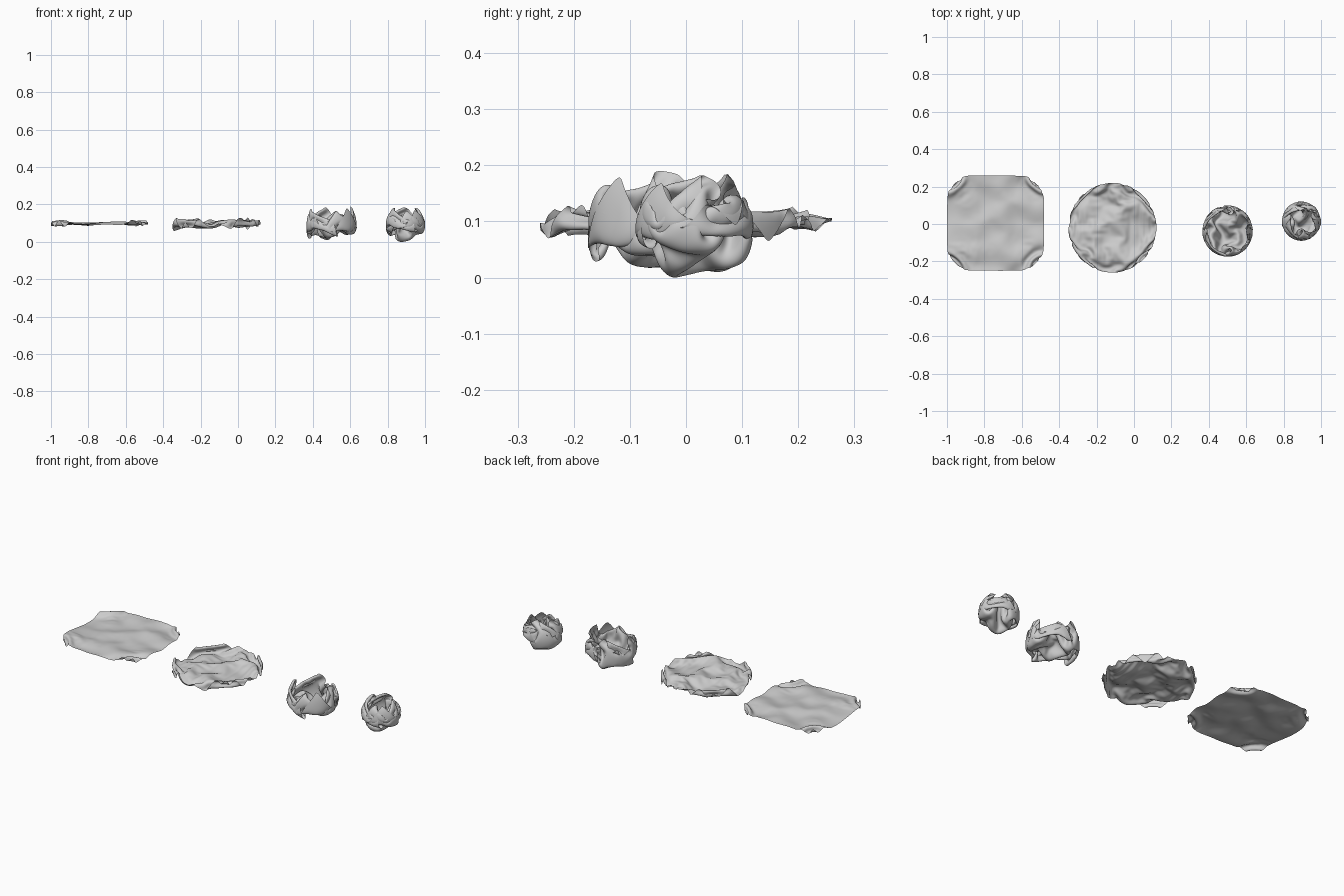
import bpy, random
from math import sqrt
from mathutils import Vector, noise

if "Cube" in bpy.data.objects:
    bpy.data.objects.remove(bpy.data.objects["Cube"])

random.seed(4)
N = 31                      # points per sheet side
SIDE = 0.52
STEP = SIDE / (N - 1)

# flat sheet with a faint low-frequency waviness
X, Y, Z, W, CUP = [], [], [], [], []
for j in range(N):
    for i in range(N):
        x, y = i * STEP - SIDE / 2, j * STEP - SIDE / 2
        w = noise.noise(Vector((x * 9, y * 9, 3.3)))
        X.append(x)
        Y.append(y)
        W.append(w)
        Z.append(w * 0.008)
        CUP.append(min(1.0, sqrt(x * x + y * y) / 0.26) - 0.5)

# links: paper weave, diagonals, and stiffness across 2 and 4 cells
links = []
for di, dj, stiff, limit in ((1, 0, 0.5, None), (0, 1, 0.5, None),
                             (1, 1, 0.4, None), (-1, 1, 0.4, None),
                             (2, 0, 0.12, 0.95), (0, 2, 0.12, 0.95),
                             (4, 0, 0.05, 0.75), (0, 4, 0.05, 0.75)):
    rest = STEP * sqrt(di * di + dj * dj)
    for j in range(N - dj):
        for i in range(max(0, -di), N - max(0, di)):
            cut = rest * limit if limit else 1e9
            links.append((j * N + i, (j + dj) * N + i + di,
                          cut if limit else rest, stiff, cut))
random.shuffle(links)


def relax(radius, height, sweeps=3):
    """Keep the paper unstretched while squeezing it into a sphere."""
    for _ in range(sweeps):
        for a, b, rest, stiff, cut in links:
            dx = X[b] - X[a]
            dy = Y[b] - Y[a]
            dz = Z[b] - Z[a]
            d = sqrt(dx * dx + dy * dy + dz * dz) + 1e-9
            if d < cut:
                s = stiff * (d - rest) / d
                dx *= s
                dy *= s
                dz *= s
                X[a] += dx
                Y[a] += dy
                Z[a] += dz
                X[b] -= dx
                Y[b] -= dy
                Z[b] -= dz
        for k in range(N * N):
            z = Z[k]
            if abs(z) > height:
                Z[k] = z = height if z > 0 else -height
            d = sqrt(X[k] ** 2 + Y[k] ** 2 + z * z)
            if d > radius:
                s = radius / d
                X[k] *= s
                Y[k] *= s
                Z[k] *= s


def snapshot(name, lo, hi, fit_z):
    """Freeze the current crumple as a smooth mesh fitted to its place."""
    faces = [(j * N + i, j * N + i + 1, (j + 1) * N + i + 1, (j + 1) * N + i)
             for j in range(N - 1) for i in range(N - 1)]
    mesh = bpy.data.meshes.new(name)
    mesh.from_pydata(list(zip(X, Y, Z)), [], faces)
    ob = bpy.data.objects.new(name, mesh)
    bpy.context.collection.objects.link(ob)
    bpy.context.view_layer.objects.active = ob
    ob.select_set(True)
    sub = ob.modifiers.new("smooth", 'SUBSURF')
    sub.levels = sub.render_levels = 2
    bpy.ops.object.modifier_apply(modifier=sub.name)
    vs = ob.data.vertices
    for ax in range(3):
        if ax == 2 and not fit_z:
            for v in vs:
                v.co.z += 0.1
            continue
        c = [v.co[ax] for v in vs]
        a, b = min(c), max(c)
        f = (hi[ax] - lo[ax]) / (b - a)
        for v in vs:
            v.co[ax] = lo[ax] + (v.co[ax] - a) * f
    ob.data.shade_smooth()
    ob.select_set(False)


# name, sphere radius, half height, steps, box low, box high, fit height
stages = (
    ("creased_sheet", 0.305, 0.020, 40, (-1.0, -0.25, 0.08), (-0.48, 0.26, 0.12), False),
    ("wrinkled_sheet", 0.238, 0.045, 55, (-0.35, -0.26, 0.06), (0.12, 0.22, 0.15), False),
    ("loose_ball", 0.135, 0.088, 80, (0.365, -0.175, 0.01), (0.635, 0.10, 0.19), True),
    ("tight_ball", 0.105, 0.098, 45, (0.79, -0.09, 0.0), (1.0, 0.12, 0.185), True),
)

r0, h0 = 0.37, 0.015
for n, (name, r1, h1, steps, lo, hi, fit) in enumerate(stages):
    for s in range(steps):
        t = (s + 1) / steps
        for k in range(N * N):
            if n < 2:
                Z[k] += 0.0004 * W[k]
            else:           # the middle sinks, the rim gathers on top
                Z[k] = Z[k] * 1.006 + 0.0007 * CUP[k]
        relax(r0 + (r1 - r0) * t, h0 + (h1 - h0) * t)
    for s in range(6):
        relax(r1, h1)
    snapshot(name, lo, hi, fit)
    r0, h0 = r1, h1
